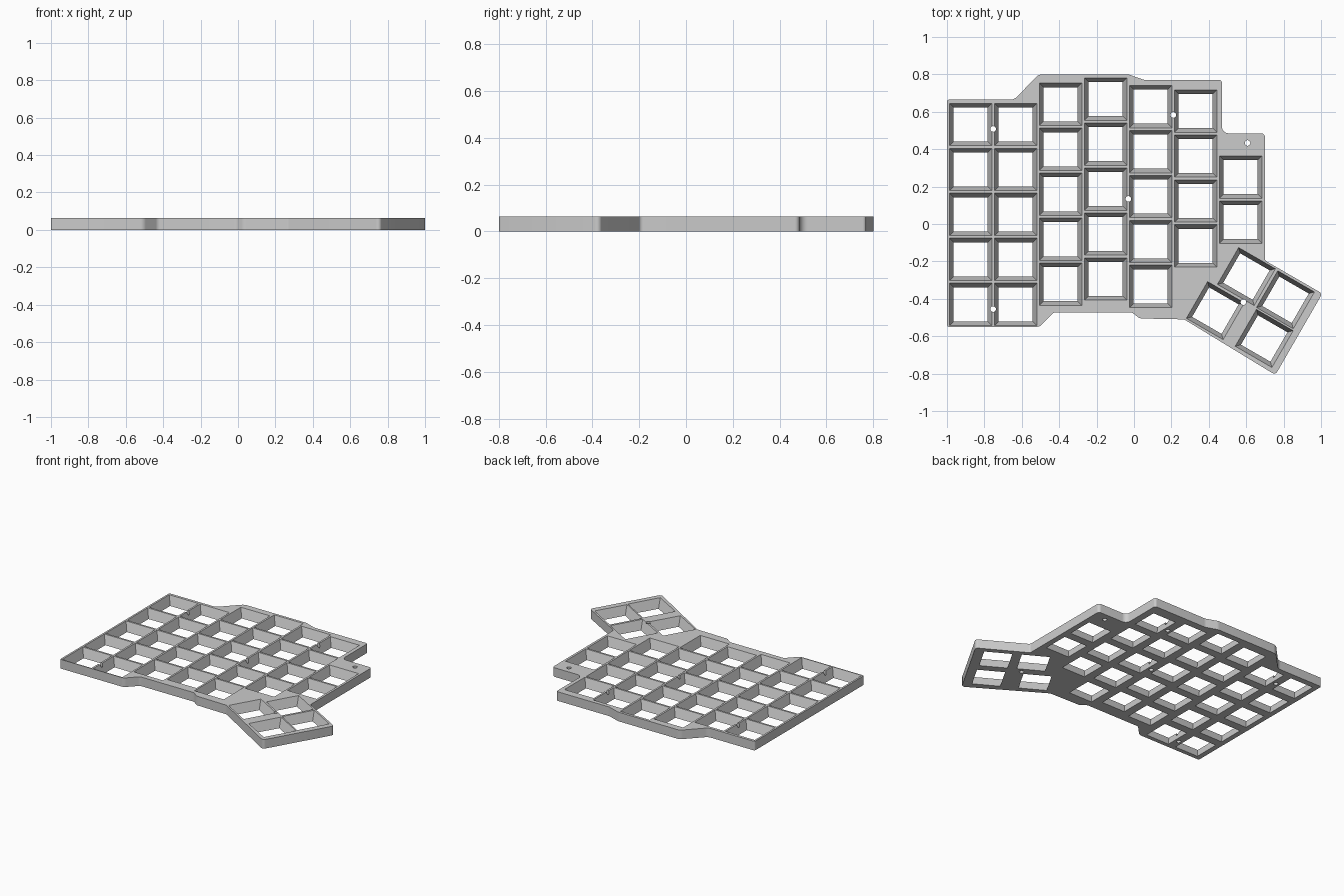
import bpy, bmesh, math
from mathutils import Vector, Matrix

if "Cube" in bpy.data.objects:
    bpy.data.objects.remove(bpy.data.objects["Cube"])

H = 0.064          # plate thickness
PITCH = 0.2405     # key spacing

grey = bpy.data.materials.new("plain_grey")
grey.diffuse_color = (0.6, 0.6, 0.6, 1)
grey.use_nodes = True
grey.node_tree.nodes["Principled BSDF"].inputs["Base Color"].default_value = grey.diffuse_color


def make_object(name, bm):
    bmesh.ops.recalc_face_normals(bm, faces=bm.faces)
    me = bpy.data.meshes.new(name)
    bm.to_mesh(me)
    bm.free()
    me.materials.append(grey)
    ob = bpy.data.objects.new(name, me)
    bpy.context.collection.objects.link(ob)
    return ob


def rounded(corners, steps=8):
    """Replace each (x, y, radius) corner by an arc."""
    out = []
    n = len(corners)
    for i, (x, y, r) in enumerate(corners):
        p = Vector((x, y))
        a = (Vector(corners[i - 1][:2]) - p).normalized()
        b = (Vector(corners[(i + 1) % n][:2]) - p).normalized()
        half = a.angle(b) / 2
        t = r / math.tan(half)
        c = p + (a + b).normalized() * (r / math.sin(half))
        s, e = p + a * t - c, p + b * t - c
        a0 = math.atan2(s.y, s.x)
        d = math.atan2(e.y, e.x) - a0
        d = (d + math.pi) % (2 * math.pi) - math.pi
        for k in range(steps + 1):
            w = a0 + d * k / steps
            out.append(c + Vector((math.cos(w), math.sin(w))) * r)
    return out


# Plate: extruded outline with rounded corners
outline = [(-1, 0.665, .012), (-0.64, 0.665, .05), (-0.51, 0.8, .05), (-0.03, 0.8, .05),
           (0.055, 0.77, .05), (0.47, 0.77, .015), (0.47, 0.485, .035), (0.70, 0.485, .02),
           (0.70, -0.195, .02), (1.007, -0.372, .02), (0.756, -0.807, .02),
           (0.268, -0.51, .015), (0.03, -0.505, .04), (-0.01, -0.473, .03),
           (-0.43, -0.473, .03), (-0.505, -0.55, .04), (-1, -0.55, .012)]
bm = bmesh.new()
face = bm.faces.new([bm.verts.new((p.x, p.y, 0)) for p in rounded(outline)])
ext = bmesh.ops.extrude_face_region(bm, geom=[face])
bmesh.ops.translate(bm, vec=(0, 0, H),
                    verts=[g for g in ext["geom"] if isinstance(g, bmesh.types.BMVert)])
plate = make_object("key_plate", bm)

# Key pockets: tapered square cutters, wide at the top
keys = []
columns = [(0.532, 5), (0.532, 5), (0.640, 5), (0.668, 5), (0.628, 5), (0.604, 4), (0.251, 2)]
for i, (top, count) in enumerate(columns):
    keys += [(-0.873 + i * PITCH, top - k * PITCH, 0) for k in range(count)]
keys += [(x, y, -30) for x, y in
         [(0.601, -0.281), (0.81, -0.405), (0.435, -0.463), (0.696, -0.612)]]

LOW, HIGH, EXTRA = 0.091, 0.1135, 0.02
slope = (HIGH - LOW) / H
bm = bmesh.new()
for x, y, ang in keys:
    m = Matrix.Translation((x, y, H / 2)) @ Matrix.Rotation(math.radians(ang), 4, 'Z')
    bmesh.ops.create_cone(bm, cap_ends=True, segments=4, depth=H + 2 * EXTRA,
                          radius1=(LOW - slope * EXTRA) * math.sqrt(2),
                          radius2=(HIGH + slope * EXTRA) * math.sqrt(2),
                          matrix=m @ Matrix.Rotation(math.pi / 4, 4, 'Z'))
pockets = make_object("pocket_cutter", bm)
# Keep the cutter squares aligned with the key columns
v = pockets.data.vertices
e = v[pockets.data.edges[0].vertices[0]].co - v[pockets.data.edges[0].vertices[1]].co

# Screw holes
bm = bmesh.new()
for x, y in [(-0.753, 0.508), (-0.753, -0.455), (0.21, 0.583),
             (-0.03, 0.134), (0.607, 0.433), (0.585, -0.418)]:
    bmesh.ops.create_cone(bm, cap_ends=True, segments=24, depth=0.2, radius1=0.015,
                          radius2=0.015, matrix=Matrix.Translation((x, y, H / 2)))
screws = make_object("screw_hole_cutter", bm)

# Cut everything out of the plate
bpy.context.view_layer.objects.active = plate
plate.select_set(True)
for cutter in (pockets, screws):
    mod = plate.modifiers.new("cut", 'BOOLEAN')
    mod.operation = 'DIFFERENCE'
    mod.solver = 'EXACT'
    mod.object = cutter
    bpy.ops.object.modifier_apply(modifier=mod.name)
    bpy.data.objects.remove(cutter)

for o in bpy.context.selected_objects:
    o.select_set(o == plate)
bpy.ops.object.shade_smooth_by_angle(angle=math.radians(30))
